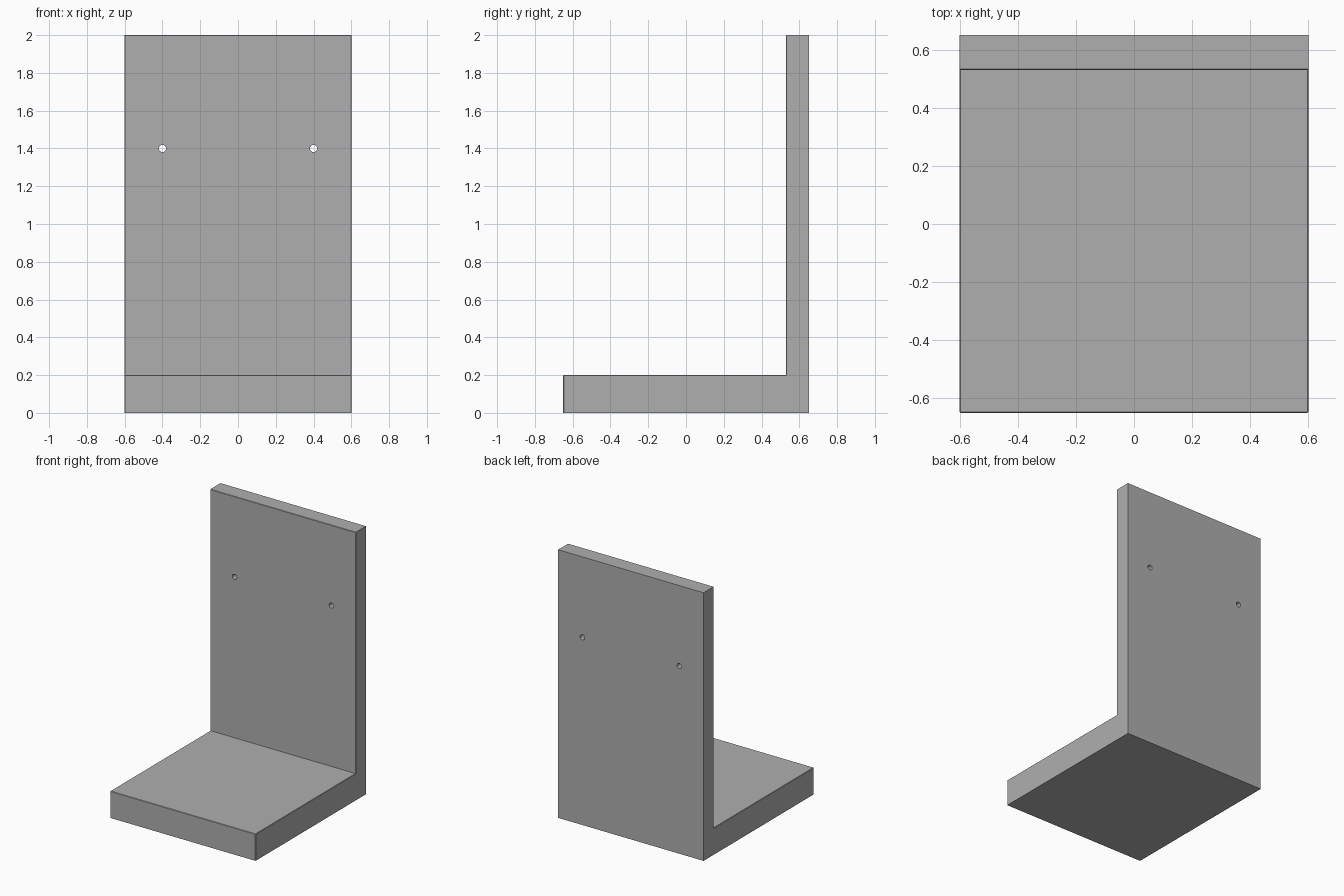
import bpy, bmesh
from math import radians

if "Cube" in bpy.data.objects:
    bpy.data.objects.remove(bpy.data.objects["Cube"])

W, D, H = 0.6, 0.65, 2.0      # half width, half depth, height
SEAT, WALL = 0.2, 0.53        # base thickness, front of the upright plate

# L-shaped bracket: side profile extruded across x
profile = [(-D, 0), (D, 0), (D, H), (WALL, H), (WALL, SEAT), (-D, SEAT)]
bm = bmesh.new()
face = bm.faces.new([bm.verts.new((-W, y, z)) for y, z in profile])
ext = bmesh.ops.extrude_face_region(bm, geom=[face])
moved = [v for v in ext["geom"] if isinstance(v, bmesh.types.BMVert)]
bmesh.ops.translate(bm, verts=moved, vec=(2 * W, 0, 0))
bmesh.ops.recalc_face_normals(bm, faces=bm.faces)

# Tiny chamfer on the exposed front edges, inner corner and back left sharp
def exposed(e):
    a, b = (v.co for v in e.verts)
    back = min(a.y, b.y) > D - 1e-4
    bottom = max(a.z, b.z) < 1e-4
    side_end = abs(a.y - b.y) > 1e-4 and (a.z + b.z > 2 * H - 1e-4)
    return e.is_convex and not (back or bottom or side_end)

bmesh.ops.bevel(bm, geom=[e for e in bm.edges if exposed(e)],
                offset=0.003, segments=1, affect='EDGES')
mesh = bpy.data.meshes.new("bracket")
bm.to_mesh(mesh)
bm.free()
bracket = bpy.data.objects.new("bracket", mesh)
bpy.context.collection.objects.link(bracket)

# Dark grey finish
grey = bpy.data.materials.new("dark_grey")
grey.diffuse_color = (0.43, 0.43, 0.43, 1)
grey.use_nodes = True
grey.node_tree.nodes["Principled BSDF"].inputs["Base Color"].default_value = grey.diffuse_color
mesh.materials.append(grey)

# Two screw holes through the upright plate
for x in (-0.4, 0.4):
    bpy.ops.mesh.primitive_cylinder_add(vertices=24, radius=0.019, depth=0.4,
                                        location=(x, 0.59, 1.4),
                                        rotation=(radians(90), 0, 0))
    cutter = bpy.context.object
    cutter.name = "hole_cutter"
    cutter.data.materials.append(grey)
    cutter.hide_render = True
    cutter.hide_set(True)
    cut = bracket.modifiers.new("hole", 'BOOLEAN')
    cut.operation = 'DIFFERENCE'
    cut.solver = 'EXACT'
    cut.object = cutter
